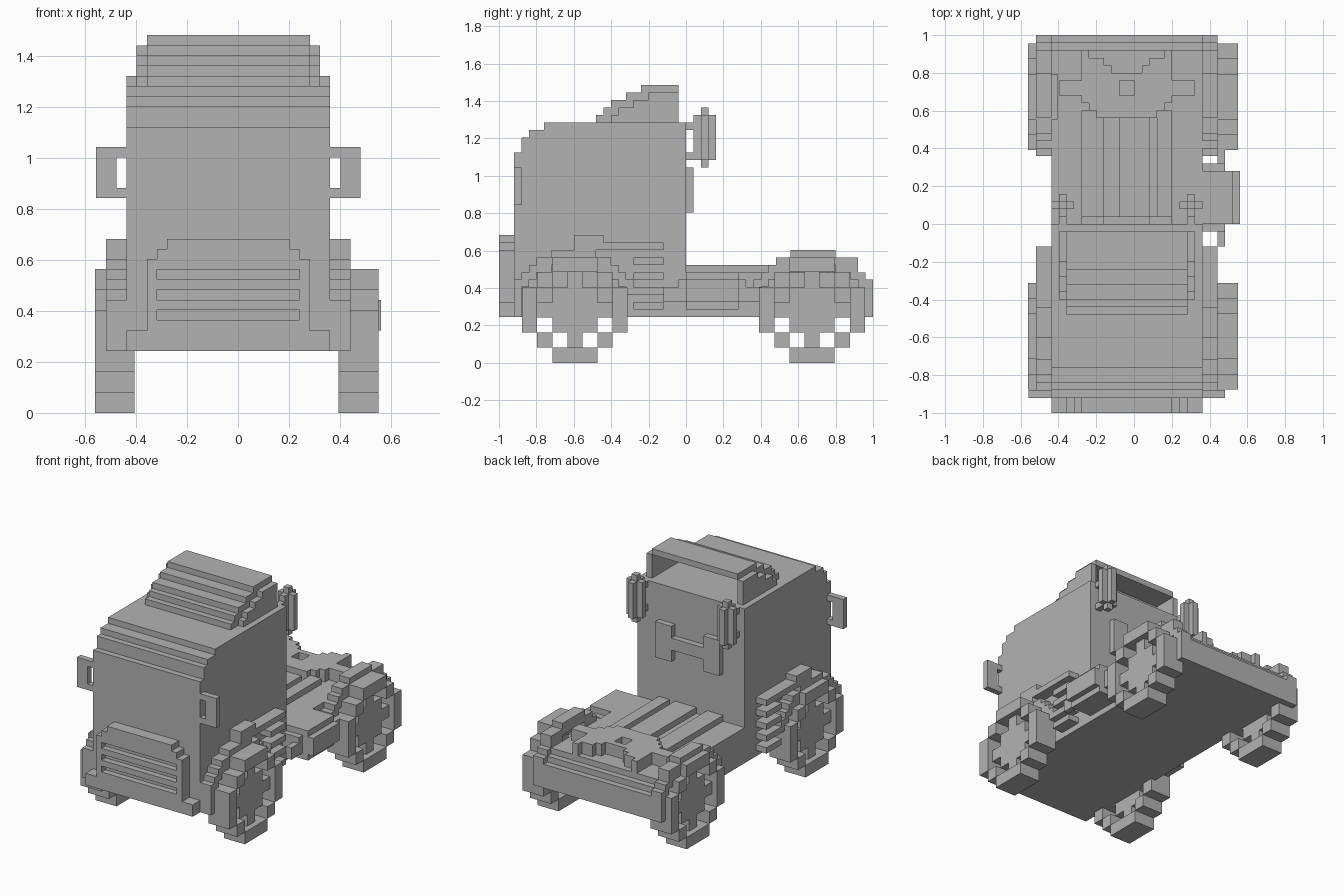
import bpy, bmesh
from mathutils import Matrix, Vector

if "Cube" in bpy.data.objects:
    bpy.data.objects.remove(bpy.data.objects["Cube"])

U = 0.04                       # size of one block
ORIGIN = Vector((-0.038, 0, 0.004))

grey = bpy.data.materials.new("plain_grey")
grey.use_nodes = True
grey.diffuse_color = (0.45, 0.45, 0.45, 1)
grey.node_tree.nodes["Principled BSDF"].inputs["Base Color"].default_value = (0.45, 0.45, 0.45, 1)


def add_part(name, boxes, mirror=False, unit=U, origin=ORIGIN):
    """One object made of boxes (x0, x1, y0, y1, z0, z1) counted in blocks."""
    bm = bmesh.new()
    boxes = list(boxes)
    if mirror:
        boxes += [(-b[1], -b[0], *b[2:]) for b in boxes]
    for x0, x1, y0, y1, z0, z1 in boxes:
        size = Vector((x1 - x0, y1 - y0, z1 - z0)) * unit
        mid = Vector((x0 + x1, y0 + y1, z0 + z1)) * unit / 2 + origin
        bmesh.ops.create_cube(bm, size=1, matrix=Matrix.Translation(mid) @ Matrix.Diagonal((*size, 1)))
    me = bpy.data.meshes.new(name)
    bm.to_mesh(me)
    bm.free()
    me.materials.append(grey)
    ob = bpy.data.objects.new(name, me)
    bpy.context.collection.objects.link(ob)
    return ob


def add_profile(name, points, x0, x1):
    """Side outline (y, z) in blocks, extruded from x0 to x1."""
    bm = bmesh.new()
    face = bm.faces.new([bm.verts.new(Vector((x0, y, z)) * U + ORIGIN) for y, z in points])
    out = bmesh.ops.extrude_face_region(bm, geom=[face])
    verts = [v for v in out["geom"] if isinstance(v, bmesh.types.BMVert)]
    bmesh.ops.translate(bm, verts=verts, vec=((x1 - x0) * U, 0, 0))
    bmesh.ops.recalc_face_normals(bm, faces=bm.faces)
    me = bpy.data.meshes.new(name)
    bm.to_mesh(me)
    bm.free()
    me.materials.append(grey)
    bpy.context.collection.objects.link(bpy.data.objects.new(name, me))


# Cab with stepped top front edge
add_profile("cab", [(-23, 6), (0, 6), (0, 32), (-19, 32), (-19, 31), (-21, 31),
                    (-21, 30), (-22, 30), (-22, 28), (-23, 28)], -10, 10)

# Stepped roof fairing: open shell with side walls
steps = [(-12, 33), (-11, 34), (-10, 35), (-8, 36), (-6, 37)]
ends = [y for y, z in steps[1:]] + [-2]
add_part("roof_fairing", [(-8, 8, y, min(e + 1, -1), z - 1, z) for (y, z), e in zip(steps, ends)])
add_part("fairing_sides", [(8, 9, y + 1, -1, z - 2, z - 1) for y, z in steps[1:]], mirror=True)

# Front bumper and slotted grille
add_part("front_bumper", [(-10, 10, -25, -23, 6, 8)])
add_part("grille", [(-8, 8, -24, -23, 8, 15), (-7, 7, -25, -23, 15, 16), (-6, 6, -25, -23, 16, 17),
                    (-8, -7, -25, -24, 8, 15), (7, 8, -25, -24, 8, 15)]
         + [(-7, 7, -25, -24, z, z + 1) for z in (8, 10, 12, 14)])

# Mirrors, exhaust stacks and rear cab handle
add_part("mirrors", [(11, 13, -23, -22, 21, 26), (10, 11, -23, -22, 21, 22),
                     (10, 11, -23, -22, 25, 26)], mirror=True)
add_part("exhaust_stacks", [(7, 10, 2, 3, 27, 33), (8, 9, 1, 4, 27, 33), (8, 9, 2, 3, 26, 34),
                            (8, 9, 0, 1, 27, 28), (8, 9, 0, 1, 31, 32)], mirror=True)
add_part("cab_handle", [(-6, -3, 0, 1, 20, 26), (3, 6, 0, 1, 20, 26), (-3, 3, 0, 1, 22, 24)])

# Chassis deck, rails and rear bumper
add_part("chassis", [(-10, 10, 0, 23, 6, 12)])
add_part("deck_rails", [(-6, -3, 0, 15, 12, 13), (-1, 3, 0, 15, 12, 13), (4, 6, 0, 15, 12, 13)])
add_part("rear_bumper", [(-12, 12, 24, 25, 6, 10), (-12, 12, 23, 24, 6, 11)])

# Coupling plate with a pin hole and a stepped notch at the back
add_part("coupling_plate", [(-4, 4, 14, 15, 12, 14), (-5, 5, 15, 16, 12, 14), (-6, 6, 16, 17, 12, 14),
                            (-6, -1, 17, 19, 12, 14), (1, 6, 17, 19, 12, 14), (-6, 6, 19, 20, 12, 14)])
add_part("coupling_arms", [(2, 6, 20, 21, 12, 14), (3, 6, 21, 22, 12, 14), (5, 6, 22, 23, 12, 14),
                           (6, 9, 17, 19, 12, 14)], mirror=True)

# Stepped wheel arches
half = [(0, 3, 13, 15), (3, 5, 12, 14), (5, 6, 11, 13), (6, 7, 10, 12), (7, 8, 9, 11)]


def arch(centre):
    return [(10, 12, centre + s * a if s > 0 else centre - b, centre + b if s > 0 else centre - a, z0, z1)
            for a, b, z0, z1 in half for s in (1, -1)]


add_part("front_fenders", arch(-15) + [(10, 12, -23, -22, 6, 11), (10, 12, -15, -11, 16, 17),
                                       (10, 12, -15, -3, 15, 16)], mirror=True)
add_part("rear_fenders", arch(17) + [(10, 12, 20, 23, 12, 14), (10, 12, 23, 24, 10, 12)], mirror=True)

# Slatted side steps
add_part("side_steps", [(10, 12, -7, -3, z, z + 1) for z in (7, 9, 11, 13)], mirror=True)

# Fuel tank on the left side with its pipe
add_part("fuel_tank", [(11, 15, 0, 7, 8, 11), (10, 14, 0, 7, 7, 12), (10, 13, -1, 8, 8, 11)])
add_part("tank_pipe", [(12, 13, -3, 10, 8, 10)])

# Wheels: block ring, cross spokes and hub
C = 0.0807
ring = [(a, b) for a in range(-3, 4) for b in range(-3, 4)
        if (abs(a) == 3 and abs(b) <= 1) or (abs(b) == 3 and abs(a) <= 1) or abs(a) == abs(b) == 2]
spokes = [(a, b) for a in range(-2, 3) for b in range(-2, 3)
          if a == 0 or b == 0 or (abs(a) <= 1 and abs(b) <= 1)]
for side, x in (("left", 0.473), ("right", -0.484)):
    for end, y in (("front", -0.594), ("rear", 0.674)):
        boxes = [(-0.97, 0.97, a - .5, a + .5, b - .5, b + .5) for a, b in ring]
        boxes += [(-0.5, 0.5, a - .5, a + .5, b - .5, b + .5) for a, b in spokes]
        add_part(f"{end}_{side}_wheel", boxes, unit=C, origin=Vector((x, y, 3.5 * C)))
